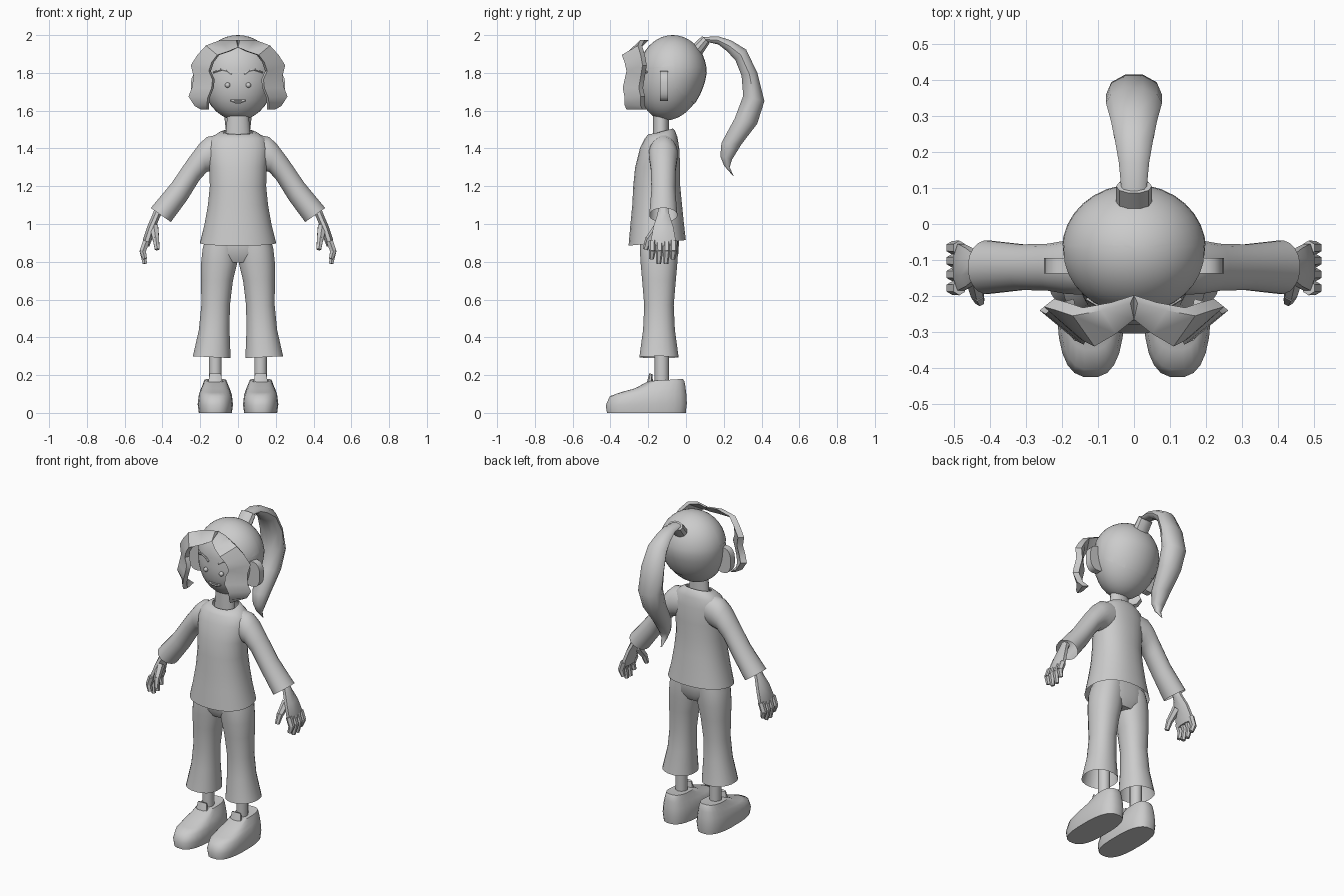
import bpy, bmesh, math
from mathutils import Vector as V

grey = bpy.data.materials.new("light_grey")
grey.diffuse_color = (0.6, 0.6, 0.6, 1)


def finish(name, bm, smooth=50, mirror=False, flip=False):
    bmesh.ops.recalc_face_normals(bm, faces=bm.faces)
    if flip:
        bmesh.ops.reverse_faces(bm, faces=bm.faces)
    me = bpy.data.meshes.new(name)
    bm.to_mesh(me)
    bm.free()
    ob = bpy.data.objects.new(name, me)
    bpy.context.collection.objects.link(ob)
    me.materials.append(grey)
    if mirror:
        ob.modifiers.new("mirror", "MIRROR").use_mirror_merge = False
    if smooth:
        bpy.context.view_layer.objects.active = ob
        ob.select_set(True)
        bpy.ops.object.shade_smooth_by_angle(angle=math.radians(smooth))
        ob.select_set(False)
    return ob


def loft(bm, rings, n=20, caps=True, power=1.0):
    """Each ring is (edge point a, opposite edge point b, half-width vector w)."""
    loops = []
    for a, b, w in rings:
        a, b, w = V(a), V(b), V(w)
        c, u = (a + b) / 2, (a - b) / 2
        loop = []
        for i in range(n):
            t = math.tau * (i + 0.5) / n
            co, si = math.cos(t), math.sin(t)
            co = math.copysign(abs(co) ** power, co)
            si = math.copysign(abs(si) ** power, si)
            loop.append(bm.verts.new(c + u * co + w * si))
        loops.append(loop)
    for p, q in zip(loops, loops[1:]):
        for i in range(n):
            j = (i + 1) % n
            bm.faces.new((p[i], p[j], q[j], q[i]))
    if caps:
        bm.faces.new(loops[0])
        bm.faces.new(loops[-1])


def part(name, rings, n=20, caps=True, power=1.0, **kw):
    bm = bmesh.new()
    loft(bm, rings, n, caps, power)
    return finish(name, bm, **kw)


def bar(bm, p, q, r0, r1, n=6):
    """Tapered rod between two points."""
    p, q = V(p), V(q)
    d = (q - p).normalized()
    u = d.cross(V((0, 1, 0))) if abs(d.y) < 0.9 else d.cross(V((1, 0, 0)))
    u.normalize()
    w = d.cross(u)
    loft(bm, [(p + u * r0, p - u * r0, w * r0), (q + u * r1, q - u * r1, w * r1)], n)


# Head and hair cap share one rounded shape with a longer chin
def skull(scale=1.0):
    bm = bmesh.new()
    bmesh.ops.create_uvsphere(bm, u_segments=32, v_segments=20, radius=1)
    for v in bm.verts:
        x, y, z = v.co * scale
        low = max(0, -z)
        v.co = (0.2 * x, -0.07 + 0.18 * y - 0.035 * low, 1.8 + z * (0.2 if z > 0 else 0.255))
    return bm


def face_y(x, z):
    low = max(0, (1.8 - z) / 0.255)
    return -0.07 - 0.18 * math.sqrt(max(0, 1 - (x / 0.2) ** 2 - low ** 2)) - 0.035 * low


def cut(bm, co, no):
    bmesh.ops.bisect_plane(bm, geom=bm.verts[:] + bm.edges[:] + bm.faces[:],
                           plane_co=co, plane_no=no, clear_outer=True)


finish("head", skull(0.985))
bm = skull()
cut(bm, (0, -0.06, 0), (0, -1, 0))
cut(bm, (0, -0.06, 1.72), (0, -0.8, -1))
finish("hair_back", bm)
bm = skull()
cut(bm, (0, -0.06, 0), (0, 1, 0))
cut(bm, (0, 0, 1.85), (0, 0.15, -1))
finish("hair_front", bm)

# Ears: flat half discs
bm = bmesh.new()
loft(bm, [((0.14, y, 1.73), (0.25, y, 1.73), (0, 0, 0.08)) for y in (-0.137, -0.095)], 20, power=0.8)
finish("ear", bm, smooth=35, mirror=True)

# Face features
bm = bmesh.new()
bmesh.ops.create_uvsphere(bm, u_segments=12, v_segments=8, radius=0.014)
bmesh.ops.translate(bm, verts=bm.verts, vec=(0.055, face_y(0.055, 1.735), 1.735))
finish("eye", bm, mirror=True)


def stroke(name, pts, r, mirror=False):
    bm = bmesh.new()
    p = [(x, face_y(x, z), z) for x, z in pts]
    for a, b in zip(p, p[1:]):
        bar(bm, a, b, r, r)
    finish(name, bm, mirror=mirror)


stroke("eyebrow", [(0.035, 1.793), (0.06, 1.81), (0.09, 1.817), (0.13, 1.803)], 0.006, True)
stroke("mouth", [(-0.04, 1.655), (-0.015, 1.644), (0.015, 1.644), (0.04, 1.655)], 0.006)
stroke("upper_lip", [(-0.04, 1.655), (0.04, 1.655)], 0.004)

# Wavy fringe ribbons framing the face: (inner x, inner z, outer x, outer z, y shift)
lock = [(0.0, 1.935, 0.01, 1.975, 0.02), (0.05, 1.915, 0.09, 1.975, 0), (0.11, 1.895, 0.17, 1.945, -0.015),
        (0.14, 1.855, 0.215, 1.895, 0), (0.155, 1.81, 0.25, 1.84, 0.01), (0.135, 1.765, 0.235, 1.78, 0),
        (0.14, 1.72, 0.245, 1.72, -0.01), (0.16, 1.67, 0.262, 1.675, 0), (0.165, 1.63, 0.23, 1.625, 0),
        (0.165, 1.605, 0.195, 1.605, 0.01)]
bm = bmesh.new()
rows = []
for k, (xi, zi, xo, zo, s) in enumerate(lock):
    yi = -0.285 - min(k, 2) * 0.02 + s
    yo = -0.24 + s
    t = 0.028
    rows.append([bm.verts.new(c) for c in (
        (xi, yi, zi), (xo, yo, zo), (max(0, xo - t), yo + t * 0.8, zo), (max(0, xi - t * 0.4), yi + t, zi))])
for p, q in zip(rows, rows[1:]):
    for i in range(4):
        bm.faces.new((p[i], p[(i + 1) % 4], q[(i + 1) % 4], q[i]))
bm.faces.new(rows[0])
bm.faces.new(rows[-1])
finish("fringe", bm, smooth=40, mirror=True)

# Ponytail: hair band and tapering tail
part("hair_band", [((0, 0.03, 1.945), (0, 0.085, 1.895), (0.05, 0, 0)),
                   ((0, 0.085, 1.997), (0, 0.125, 1.955), (0.05, 0, 0))], n=10, smooth=30)
tail = [(0.09, 1.99, 0.1, 1.965, 0.035), (0.17, 1.995, 0.17, 1.95, 0.042), (0.24, 1.973, 0.215, 1.915, 0.052),
        (0.32, 1.925, 0.26, 1.865, 0.065), (0.38, 1.8, 0.292, 1.785, 0.078), (0.418, 1.65, 0.3, 1.68, 0.078),
        (0.38, 1.53, 0.255, 1.56, 0.07), (0.295, 1.42, 0.185, 1.43, 0.055), (0.245, 1.34, 0.18, 1.36, 0.038),
        (0.232, 1.30, 0.2, 1.31, 0.02), (0.252, 1.255, 0.248, 1.255, 0.004)]
part("ponytail", [((0, a, b), (0, c, d), (w, 0, 0)) for a, b, c, d, w in tail], n=10)

# Neck
part("neck", [((0, -0.175, 1.46), (0, -0.09, 1.46), (0.068, 0, 0)),
              ((0, -0.175, 1.6), (0, -0.09, 1.6), (0.055, 0, 0))])

# Shirt body: (front y, front z, back y, back z, half width)
body = [(-0.185, 1.475, -0.07, 1.505, 0.08), (-0.2, 1.475, -0.058, 1.495, 0.1), (-0.22, 1.45, -0.045, 1.46, 0.145),
        (-0.245, 1.4, -0.035, 1.4, 0.162), (-0.27, 1.3, -0.03, 1.3, 0.153), (-0.28, 1.2, -0.03, 1.2, 0.15),
        (-0.285, 1.1, -0.02, 1.1, 0.16), (-0.295, 1.0, -0.01, 1.0, 0.178), (-0.305, 0.885, 0, 0.915, 0.202)]
part("shirt", [((0, a, b), (0, c, d), (w, 0, 0)) for a, b, c, d, w in body], n=28, caps=False, power=0.9)

# Sleeves: (upper x, z, lower x, z, half depth)
sleeve = [(0.1, 1.475, 0.08, 1.29, 0.07), (0.165, 1.462, 0.13, 1.28, 0.077), (0.205, 1.425, 0.165, 1.275, 0.075),
          (0.265, 1.345, 0.205, 1.23, 0.066), (0.35, 1.22, 0.27, 1.125, 0.064), (0.462, 1.085, 0.355, 1.01, 0.075)]
part("sleeve", [((a, -0.12, b), (c, -0.12, d), (0, w, 0)) for a, b, c, d, w in sleeve],
     caps=False, mirror=True)

# Hands: palm, four fingers and thumb
bm = bmesh.new()
palm = [(0.395, 1.07, 0.44, 1.09, 0.028), (0.41, 1.04, 0.455, 1.05, 0.035), (0.435, 0.98, 0.483, 0.985, 0.058),
        (0.455, 0.915, 0.505, 0.92, 0.07), (0.468, 0.88, 0.505, 0.885, 0.068)]
loft(bm, [((a, -0.12, b), (c, -0.12, d), (0, w, 0)) for a, b, c, d, w in palm], 8)
for y, z in ((-0.178, 0.815), (-0.14, 0.79), (-0.102, 0.79), (-0.066, 0.815)):
    bar(bm, (0.485, y, 0.91), (0.505, y, 0.855), 0.02, 0.019)
    bar(bm, (0.505, y, 0.86), (0.493, y - 0.005, z), 0.019, 0.013)
bar(bm, (0.445, -0.145, 0.985), (0.435, -0.195, 0.92), 0.026, 0.02)
bar(bm, (0.435, -0.195, 0.925), (0.428, -0.215, 0.865), 0.02, 0.014)
finish("hand", bm, smooth=30, mirror=True, flip=True)

# Trousers: hips and flared legs
part("hips", [((0, -0.14 - d, z), (0, -0.14 + d, z), (w, 0, 0)) for z, w, d in
              ((0.98, 0.165, 0.1), (0.9, 0.18, 0.104), (0.84, 0.172, 0.1), (0.795, 0.1, 0.075))], power=0.85)
leg = [(-0.01, 0.17, 0.93, 0.1), (-0.002, 0.188, 0.87, 0.103), (0.004, 0.197, 0.79, 0.098), (0.026, 0.196, 0.7, 0.09),
       (0.042, 0.195, 0.57, 0.079), (0.044, 0.208, 0.44, 0.085), (0.038, 0.24, 0.29, 0.105)]
part("trouser_leg", [((a, -0.143, z), (b, -0.143, z + (0.01 if z < 0.3 else 0)), (0, w, 0)) for a, b, z, w in leg],
     caps=False, power=0.9, mirror=True)

# Lower legs
part("lower_leg", [((0.085, -0.128, z), (0.155, -0.128, z), (0, 0.038, 0)) for z in (0.12, 0.5)], n=10, mirror=True)

# Shoes: stacked outlines from sole to collar (toe y, heel y, z at toe, z at heel, half width)
shoe = [(-0.42, 0.0, 0.0, 0.0, 0.088), (-0.426, 0.006, 0.04, 0.05, 0.094), (-0.405, 0.003, 0.088, 0.1, 0.088),
        (-0.35, -0.002, 0.108, 0.14, 0.077), (-0.27, -0.008, 0.13, 0.168, 0.066), (-0.2, -0.016, 0.168, 0.18, 0.058),
        (-0.175, -0.06, 0.17, 0.175, 0.045)]
part("shoe", [((0.12, a, c), (0.12, b, d), (w, 0, 0)) for a, b, c, d, w in shoe], n=24, power=0.75, mirror=True)
part("shoe_tongue", [((0.12, -0.215, 0.14), (0.12, -0.17, 0.14), (0.045, 0, 0)),
                     ((0.12, -0.195, 0.21), (0.12, -0.178, 0.205), (0.032, 0, 0))], n=8, mirror=True)
